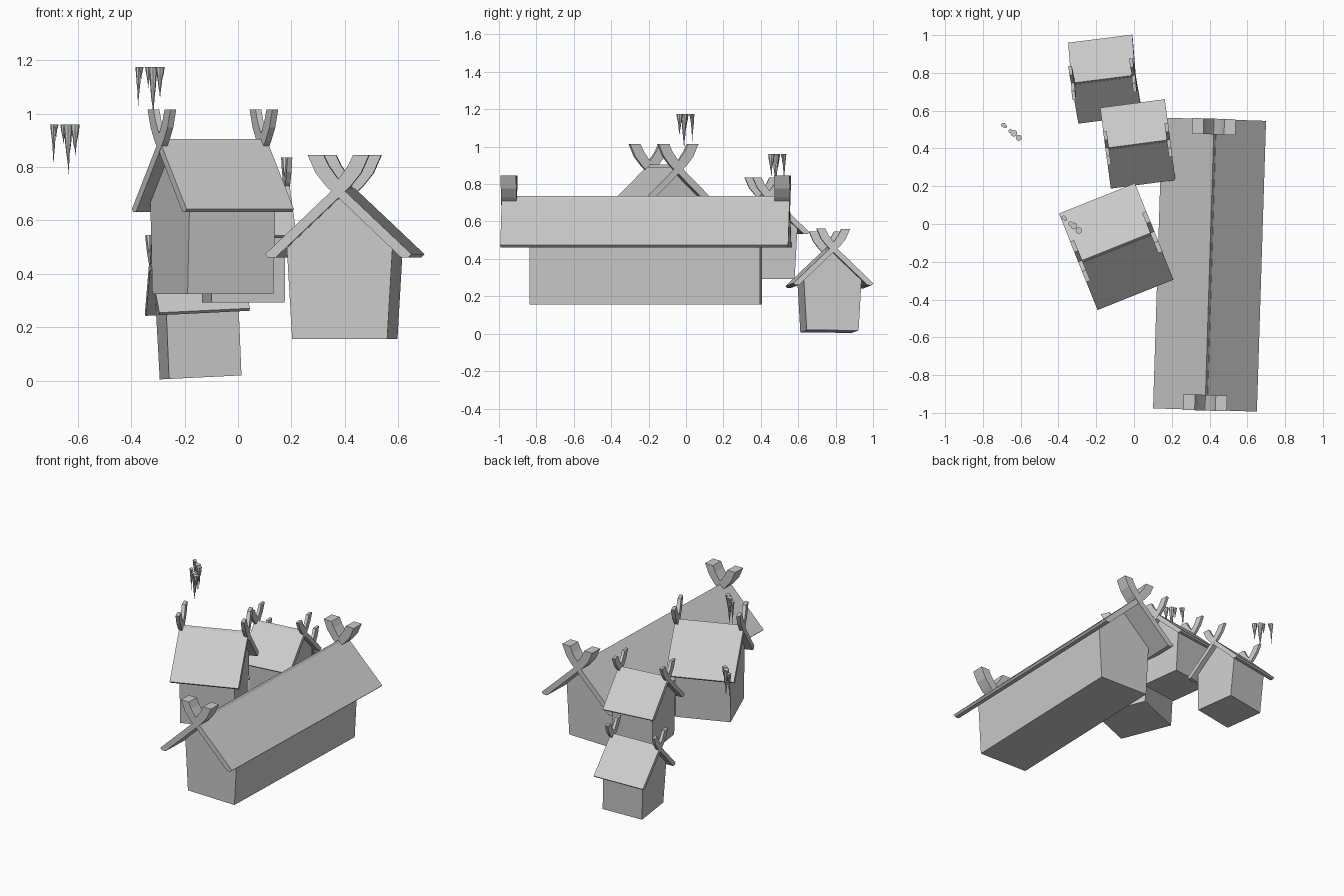
import bpy, bmesh, math, random
from mathutils import Matrix, Vector

cube = bpy.data.objects.get("Cube")
if cube:
    bpy.data.objects.remove(cube, do_unlink=True)

random.seed(4)
grey = bpy.data.materials.new("plain_grey")
grey.diffuse_color = (0.6, 0.6, 0.6, 1)
grey.use_nodes = True
grey.node_tree.nodes["Principled BSDF"].inputs["Base Color"].default_value = (0.6, 0.6, 0.6, 1)


def finish(name, bm):
    bmesh.ops.recalc_face_normals(bm, faces=bm.faces)
    mesh = bpy.data.meshes.new(name)
    bm.to_mesh(mesh)
    bm.free()
    mesh.materials.append(grey)
    obj = bpy.data.objects.new(name, mesh)
    bpy.context.collection.objects.link(obj)
    return obj


def prism(name, profile, y0, y1, matrix):
    """Extrude an x/z outline along y, then place it."""
    bm = bmesh.new()
    face = bm.faces.new([bm.verts.new((x, y0, z)) for x, z in profile])
    out = bmesh.ops.extrude_face_region(bm, geom=[face])
    moved = [v for v in out["geom"] if isinstance(v, bmesh.types.BMVert)]
    bmesh.ops.translate(bm, verts=moved, vec=(0, y1 - y0, 0))
    bm.transform(matrix)
    return finish(name, bm)


def mirror(profile):
    return [(-x, z) for x, z in profile]


# Cross-sections shared by every house
WALL = [(-0.178, 0), (0.178, 0), (0.198, 0.345), (0, 0.545), (-0.198, 0.345)]
LEFT_ROOF = [(-0.275, 0.318), (-0.262, 0.306), (-0.235, 0.306), (0.02, 0.548), (0, 0.58)]
RIGHT_ROOF = [(0.275, 0.318), (0.262, 0.306), (0.235, 0.306), (0, 0.53), (0.012, 0.567)]
HORN = [(-0.03, 0.565), (0, 0.53), (0.045, 0.572), (0.085, 0.622), (0.115, 0.69),
        (0.055, 0.69), (0.036, 0.65), (0.008, 0.61)]


def house(name, centre, turn, scale, length, tilt=0):
    place = (Matrix.Translation(centre) @ Matrix.Rotation(math.radians(tilt), 4, 'Y')
             @ Matrix.Rotation(math.radians(turn), 4, 'Z')
             @ Matrix.Diagonal((scale, length, scale, 1)))
    prism(name + "_walls", WALL, -0.4, 0.4, place)
    prism(name + "_left_roof", LEFT_ROOF, -0.5, 0.5, place)
    prism(name + "_right_roof", RIGHT_ROOF, -0.5, 0.5, place)
    # Crossed, curved gable horns at both ends
    for end, y in (("front", -0.502), ("back", 0.448)):
        prism(f"{name}_{end}_right_horn", HORN, y, y + 0.054, place)
        prism(f"{name}_{end}_left_horn", mirror(HORN), y, y + 0.054, place)


house("longhouse", (0.4, -0.215, 0.155), -1.8, 1, 1.54)
house("large_cottage", (-0.094, -0.12, 0.325), -68.2, 1, 0.433)
house("middle_cottage", (0.02, 0.424, 0.293), -82.5, 0.785, 0.345)
house("low_cottage", (-0.14, 0.767, 0.012), -82.8, 0.785, 0.342, tilt=-2.8)


def icicle(name, top, radius, length):
    """A tapering spike with a slightly uneven outline."""
    bm = bmesh.new()
    sides, steps = 8, 5
    rings = []
    for i in range(steps):
        t = i / steps
        r = radius * (1 - t) ** 1.25 * random.uniform(0.9, 1.1)
        shift = Vector((random.uniform(-1, 1), random.uniform(-1, 1), 0)) * radius * 0.12 * t
        rings.append([bm.verts.new(Vector(top) + shift + Vector(
            (r * math.cos(a * math.tau / sides), r * math.sin(a * math.tau / sides), -length * t)))
            for a in range(sides)])
    tip = bm.verts.new(Vector(top) - Vector((0, 0, length)))
    bm.faces.new(rings[0])
    for a in range(sides):
        b = (a + 1) % sides
        for upper, lower in zip(rings, rings[1:]):
            bm.faces.new((upper[a], upper[b], lower[b], lower[a]))
        bm.faces.new((rings[-1][a], rings[-1][b], tip))
    finish(name, bm)


# Two matching clusters of hanging icicles: x, y, radius, length
CLUSTER = [(-0.055, 0.044, 0.012, 0.155), (-0.045, 0.036, 0.009, 0.05),
           (-0.018, 0.012, 0.012, 0.08), (0, 0, 0.019, 0.19), (0.026, -0.024, 0.018, 0.12)]
for label, origin in (("upper", (-0.318, -0.01, 1.175)), ("lower", (-0.636, 0.48, 0.96))):
    for n, (dx, dy, radius, length) in enumerate(CLUSTER, 1):
        icicle(f"{label}_icicle_{n}", Vector(origin) + Vector((dx, dy, 0)), radius, length)
